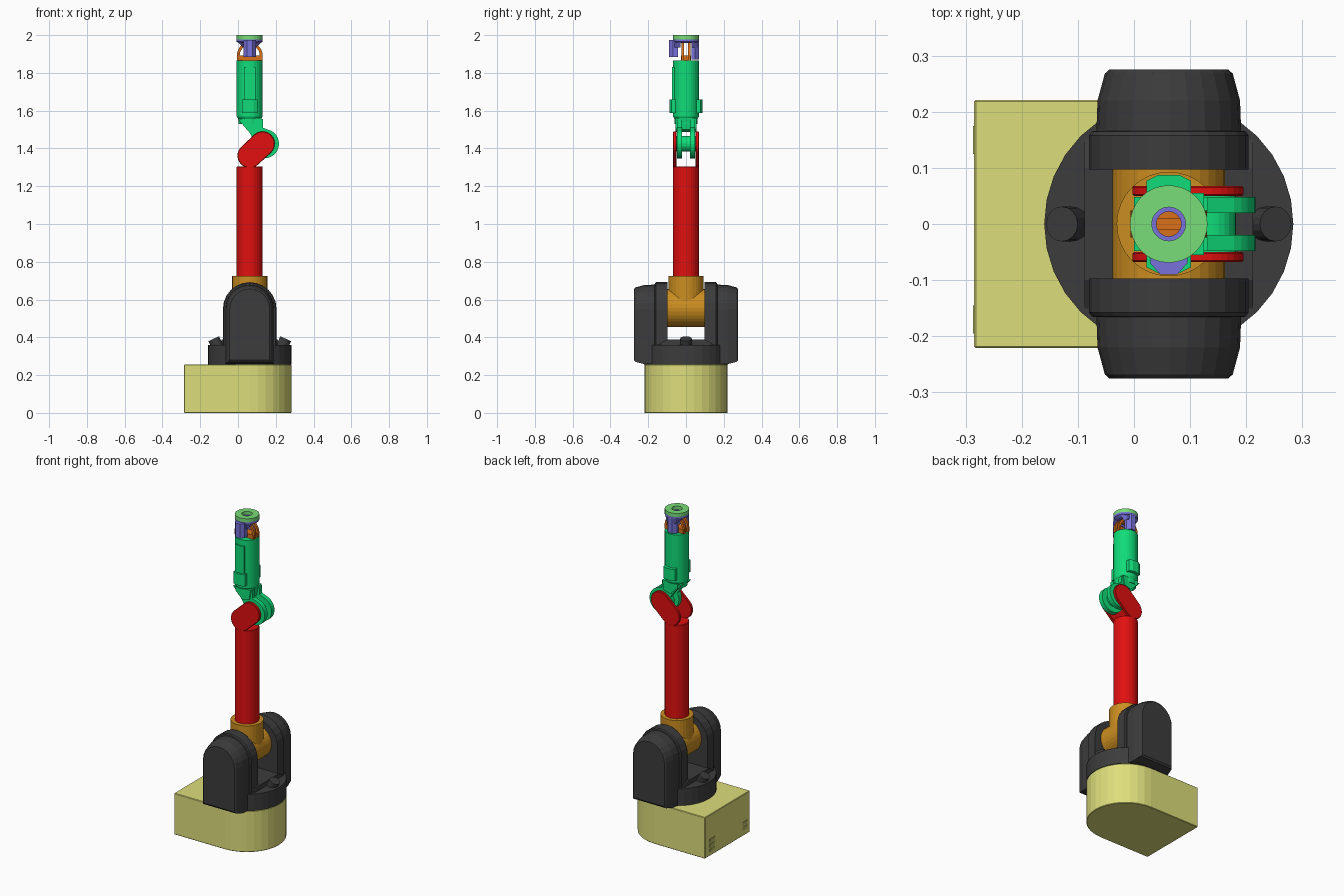
import bpy, bmesh
from math import sin, cos, pi, radians
from mathutils import Matrix, Vector

if "Cube" in bpy.data.objects:
    bpy.data.objects.remove(bpy.data.objects["Cube"])

CX = 0.062  # arm axis in x
SEG = 32


def loft(bm, rings, wrap=False):
    """Skin a list of point rings; cap the ends, or join last to first."""
    vs = [[bm.verts.new(p) for p in r] for r in rings]
    n = len(vs[0])
    pairs = list(zip(vs, vs[1:])) + ([(vs[-1], vs[0])] if wrap else [])
    for a, b in pairs:
        for i in range(n):
            j = (i + 1) % n
            bm.faces.new((a[i], a[j], b[j], b[i]))
    if not wrap:
        bm.faces.new(vs[0][::-1])
        bm.faces.new(vs[-1])


def arc(cx, cy, r, a0, a1, n=14):
    return [(cx + r * cos(radians(a0 + (a1 - a0) * i / n)),
             cy + r * sin(radians(a0 + (a1 - a0) * i / n))) for i in range(n + 1)]


def prism_y(bm, prof, y0, y1):
    loft(bm, [[(x, y, z) for x, z in prof] for y in (y0, y1)])


def prism_z(bm, prof, z0, z1):
    loft(bm, [[(x, y, z) for x, y in prof] for z in (z0, z1)])


def turn(bm, prof, wrap=False, cx=CX, cy=0):
    """Revolve (radius, z) points about a vertical axis."""
    loft(bm, [[(cx + r * cos(2 * pi * i / SEG), cy + r * sin(2 * pi * i / SEG), z)
               for i in range(SEG)] for r, z in prof], wrap)


def rect(x0, x1, z0, z1):
    return [(x0, z0), (x1, z0), (x1, z1), (x0, z1)]


def capsule(a, b, r):
    ang = 180 / pi * (Vector((1, 0)).angle_signed(Vector((b[0] - a[0], b[1] - a[1]))) * -1)
    return arc(*b, r, ang - 90, ang + 90) + arc(*a, r, ang + 90, ang + 270)


def finish(bm, name, color, bevel=0):
    bmesh.ops.recalc_face_normals(bm, faces=bm.faces)
    me = bpy.data.meshes.new(name)
    bm.to_mesh(me)
    bm.free()
    ob = bpy.data.objects.new(name, me)
    bpy.context.collection.objects.link(ob)
    mat = bpy.data.materials.new(name + "_paint")
    mat.diffuse_color = (*color, 1)
    mat.use_nodes = True
    mat.node_tree.nodes["Principled BSDF"].inputs["Base Color"].default_value = mat.diffuse_color
    me.materials.append(mat)
    if bevel:
        m = ob.modifiers.new("edge", 'BEVEL')
        m.width, m.segments, m.limit_method = bevel, 1, 'ANGLE'
        m.angle_limit = radians(40)
    return ob


# Pedestal: box with a half-round end
bm = bmesh.new()
prism_z(bm, [(-0.285, 0.221), (-0.285, -0.221)] + arc(CX, 0, 0.221, -90, 90, 16), 0, 0.256)
finish(bm, "pedestal", (0.73, 0.73, 0.2), 0.003)

# Sockets on the rear face of the pedestal
bm = bmesh.new()
for y, z in ((0.15, 0.035), (0.15, 0.065), (0.15, 0.095), (-0.17, 0.045), (-0.17, 0.075)):
    prism_y(bm, rect(-0.287, -0.28, z - 0.01, z + 0.01), y - 0.025, y + 0.025)
finish(bm, "rear_sockets", (0.5, 0.5, 0.13))

# Turntable: disc with a raised, chamfered bridge
DARK = (0.045, 0.045, 0.045)
bm = bmesh.new()
turn(bm, [(0.222, 0.256), (0.222, 0.36)])
loft(bm, [[(x, y, z) for y, z in ((-0.16, 0.355), (0.16, 0.355), (0.1, 0.388), (-0.1, 0.388))]
          for x in (CX - 0.15, CX + 0.15)])
finish(bm, "turntable", DARK)

# Tilted lugs on the turntable
bm = bmesh.new()
for s in (-1, 1):
    mat = Matrix.Translation((CX + s * 0.18, 0, 0.37)) @ Matrix.Rotation(s * radians(25), 4, 'Y')
    bmesh.ops.create_cone(bm, cap_ends=True, segments=16, radius1=0.031, radius2=0.031,
                          depth=0.05, matrix=mat)
finish(bm, "turntable_lugs", DARK)

# Shoulder cheeks: arched housings with a stepped, tapering cover
for s, side in ((-1, "front"), (1, "back")):
    bm = bmesh.new()
    rings = []
    for y, r, zb in ((0.097, 0.142, 0.262), (0.158, 0.142, 0.262), (0.165, 0.137, 0.262),
                     (0.166, 0.129, 0.258), (0.22, 0.127, 0.258), (0.268, 0.114, 0.27),
                     (0.275, 0.106, 0.28)):
        prof = [(CX - r, zb), (CX + r, zb)] + arc(CX, 0.55, r, 0, 180, 12)
        rings.append([(x, s * y, z) for x, z in prof])
    loft(bm, rings)
    finish(bm, side + "_shoulder_cheek", DARK)

# Shoulder hub: cross barrel with an upright collar
bm = bmesh.new()
prism_y(bm, arc(CX, 0.555, 0.1, 0, 360 - 360 / SEG, SEG - 1), -0.097, 0.097)
turn(bm, [(0.093, 0.555), (0.093, 0.725)])
finish(bm, "shoulder_hub", (0.6, 0.27, 0.015))

# Upper arm: tube ending in an offset fork
bm = bmesh.new()
turn(bm, [(0.069, 0.72), (0.069, 1.305)])
for s in (-1, 1):
    prism_y(bm, capsule((CX, 1.362), (0.13, 1.425), 0.065), s * 0.05, s * 0.068)
finish(bm, "upper_arm", (0.75, 0.005, 0.005), 0.003)

# Forearm: twin elbow plates, neck, tube, side housings
bm = bmesh.new()
elbow = [(0.0, 1.555), (0.06, 1.485)] + arc(0.14, 1.425, 0.077, 150, 420, 22) \
    + [(0.132, 1.51), (0.132, 1.555)]
for s in (-1, 1):
    prism_y(bm, elbow, s * 0.02, s * 0.048)
    prism_z(bm, [(CX - 0.04, s * 0.03), (CX - 0.04, s * 0.077), (CX - 0.02, s * 0.087),
                 (CX + 0.02, s * 0.087), (CX + 0.04, s * 0.077), (CX + 0.04, s * 0.03)],
            1.588, 1.66)
prism_y(bm, arc(0.14, 1.425, 0.042, 0, 345, 23), -0.05, 0.05)
prism_y(bm, [(0.02, 1.535), (0.07, 1.487), (0.115, 1.5), (0.125, 1.56), (0.02, 1.56)], -0.055, 0.055)
turn(bm, [(0.06, 1.53), (0.06, 1.555), (0.069, 1.57), (0.069, 1.866)])
prism_y(bm, rect(CX - 0.03, CX + 0.03, 1.65, 1.83), -0.074, -0.05)
finish(bm, "forearm", (0.005, 0.72, 0.19))

# Wrist yoke: pair of arches on a foot
bm = bmesh.new()
arch = [(CX + 0.068, 1.866)] + arc(CX, 1.893, 0.068, 0, 180) + [(CX - 0.068, 1.866)] \
    + [(CX - 0.053, 1.866)] + arc(CX, 1.893, 0.053, 180, 0) + [(CX + 0.053, 1.866)]
for s in (-1, 1):
    prism_y(bm, arch, s * 0.01, s * 0.024)
prism_y(bm, rect(CX - 0.06, CX + 0.06, 1.864, 1.892), -0.026, 0.026)
finish(bm, "wrist_yoke", (0.7, 0.16, 0.01))

# Wrist bracket: ring with two hanging prongs, the front one deeper
bm = bmesh.new()
turn(bm, [(0.022, 1.957), (0.055, 1.957), (0.069, 1.965), (0.069, 1.978), (0.022, 1.978)], True)
for s, y0, y1, zb in ((-1, 0.042, 0.09, 1.884), (1, 0.03, 0.068, 1.872)):
    prism_z(bm, [(CX - 0.033, s * y0), (CX - 0.033, s * (y1 - 0.02)), (CX - 0.015, s * y1),
                 (CX + 0.015, s * y1), (CX + 0.033, s * (y1 - 0.02)), (CX + 0.033, s * y0)],
            zb, 1.973)
    # gusset flaring from prong to ring
    loft(bm, [[(CX + x, s * y, z) for x, z in
               ((-0.033, 1.935), (0.033, 1.935), (w, 1.96), (-w, 1.96))]
              for y, w in ((0.028, 0.06), (0.06, 0.035))])
finish(bm, "wrist_bracket", (0.19, 0.17, 0.72))

# Tool flange: flat ring
bm = bmesh.new()
turn(bm, [(0.03, 1.977), (0.069, 1.977), (0.069, 2.0), (0.03, 2.0)], True)
finish(bm, "tool_flange", (0.19, 0.72, 0.19))
